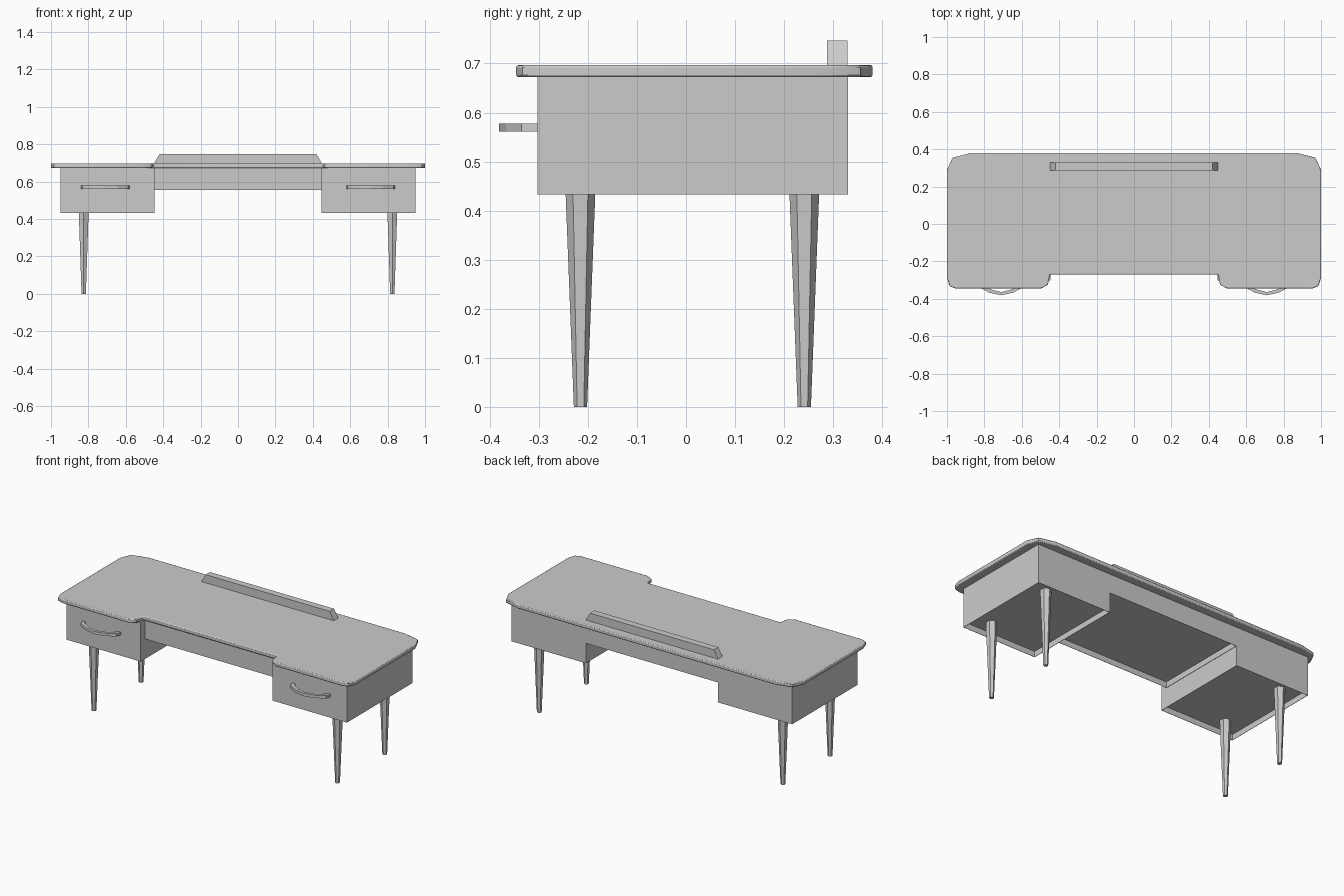
import bpy, bmesh, math
from mathutils import Vector

if "Cube" in bpy.data.objects:
    bpy.data.objects.remove(bpy.data.objects["Cube"])


def finish(bm, name, smooth=None):
    bmesh.ops.recalc_face_normals(bm, faces=bm.faces)
    mesh = bpy.data.meshes.new(name)
    bm.to_mesh(mesh)
    bm.free()
    ob = bpy.data.objects.new(name, mesh)
    bpy.context.collection.objects.link(ob)
    if smooth:
        bpy.ops.object.select_all(action='DESELECT')
        ob.select_set(True)
        bpy.context.view_layer.objects.active = ob
        bpy.ops.object.shade_smooth_by_angle(angle=math.radians(smooth))
    return ob


def prism(name, points, offset, smooth=None):
    """Extrude a flat outline along offset."""
    bm = bmesh.new()
    face = bm.faces.new([bm.verts.new(p) for p in points])
    new = bmesh.ops.extrude_face_region(bm, geom=[face])['geom']
    verts = [v for v in new if isinstance(v, bmesh.types.BMVert)]
    bmesh.ops.translate(bm, verts=verts, vec=Vector(offset))
    return finish(bm, name, smooth)


def hollow_box(name, x0, x1, y0, y1, z0, z1, recess, open_sides=False):
    """Box whose underside is set up inside its walls."""
    bm = bmesh.new()
    bmesh.ops.create_cube(bm, size=1)
    for v in bm.verts:
        v.co = ((x0 + x1) / 2 + v.co.x * (x1 - x0),
                (y0 + y1) / 2 + v.co.y * (y1 - y0),
                (z0 + z1) / 2 + v.co.z * (z1 - z0))
    bm.normal_update()
    bottom = [f for f in bm.faces if f.normal.z < -0.5]
    bmesh.ops.inset_region(bm, faces=bottom, thickness=0.003)
    new = bmesh.ops.extrude_face_region(bm, geom=bottom)['geom']
    bmesh.ops.delete(bm, geom=bottom, context='FACES')
    bmesh.ops.translate(bm, vec=(0, 0, recess),
                        verts=[v for v in new if isinstance(v, bmesh.types.BMVert)])
    return finish(bm, name)


# tabletop with clipped corners and a front knee notch
half = [(0.45, -0.27), (0.46, -0.325), (0.50, -0.346), (0.95, -0.346),
        (0.985, -0.333), (1.0, -0.29), (1.0, 0.29), (0.97, 0.355), (0.87, 0.38)]
outline = half + [(-x, y) for x, y in reversed(half)]
top = prism("tabletop", [(x, y, 0.672) for x, y in outline], (0, 0, 0.025))
bevel = top.modifiers.new("soft_edge", 'BEVEL')
bevel.width = 0.005
bevel.segments = 2
bevel.limit_method = 'ANGLE'
bevel.angle_limit = math.radians(60)
bpy.context.view_layer.objects.active = top
top.select_set(True)
bpy.ops.object.shade_smooth_by_angle(angle=math.radians(40))

# raised rear ledge with slanted ends
prism("rear_ledge", [(-0.452, 0.287, 0.69), (0.452, 0.287, 0.69),
                     (0.42, 0.287, 0.747), (-0.42, 0.287, 0.747)], (0, 0.042, 0))

# shallow centre section between the drawer pedestals
hollow_box("centre_drawer", -0.447, 0.447, -0.26, 0.33, 0.555, 0.672, 0.035)

arc = [(-0.13, -0.30), (-0.122, -0.335), (-0.065, -0.367), (0, -0.381),
       (0.065, -0.367), (0.122, -0.335), (0.13, -0.30)]
for side, s in (("left", -1), ("right", 1)):
    xs = sorted((s * 0.447, s * 0.95))
    hollow_box(side + "_pedestal", *xs, -0.303, 0.33, 0.433, 0.672, 0.035)

    # bowed bar handle
    inner = [(x * 0.87, min(y + 0.017, -0.30)) for x, y in reversed(arc)]
    prism(side + "_handle", [(s * 0.71 + x, y, 0.561) for x, y in arc + inner],
          (0, 0, 0.017))

    # tapered six-sided legs
    for end, y in (("front", -0.215), ("back", 0.241)):
        bm = bmesh.new()
        bmesh.ops.create_cone(bm, cap_ends=True, segments=6,
                              radius1=0.0135, radius2=0.0315, depth=0.468)
        for v in bm.verts:
            v.co += Vector((s * 0.825, y, 0.234))
        finish(bm, f"{end}_{side}_leg")
